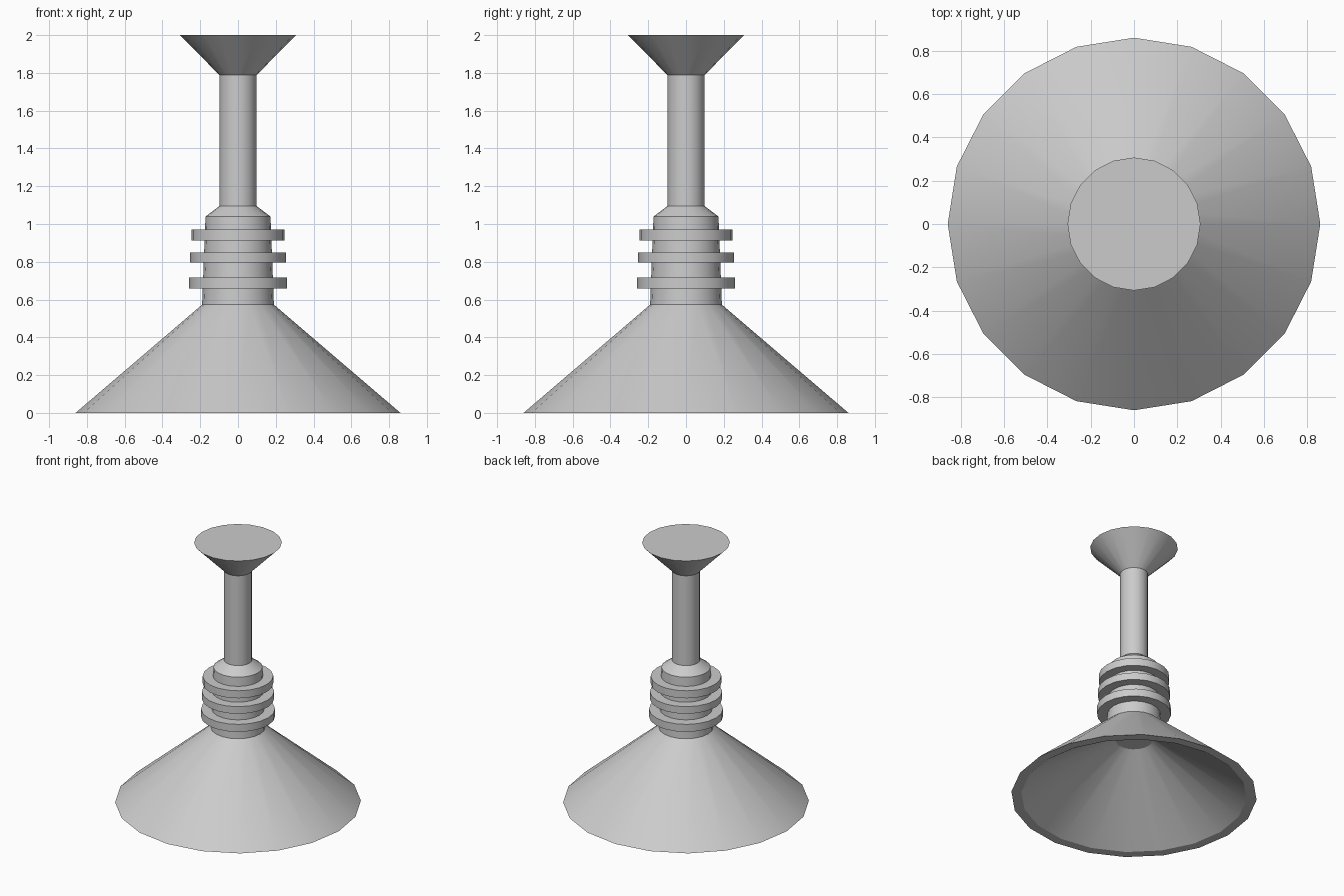
import bpy, bmesh
from math import sin, cos, pi, radians

if "Cube" in bpy.data.objects:
    bpy.data.objects.remove(bpy.data.objects["Cube"])

SIDES = 20


def lathe(name, profile):
    """Revolve (radius, z) points around z; both ends are capped unless on a closed rim."""
    bm = bmesh.new()
    rings = [[bm.verts.new((r * cos(2 * pi * i / SIDES), r * sin(2 * pi * i / SIDES), z))
              for i in range(SIDES)] for r, z in profile]
    for a, b in zip(rings, rings[1:]):
        for i in range(SIDES):
            j = (i + 1) % SIDES
            bm.faces.new((a[i], a[j], b[j], b[i]))
    bm.faces.new(rings[0][::-1])
    bm.faces.new(rings[-1])
    bmesh.ops.recalc_face_normals(bm, faces=bm.faces)
    mesh = bpy.data.meshes.new(name)
    bm.to_mesh(mesh)
    bm.free()
    obj = bpy.data.objects.new(name, mesh)
    bpy.context.collection.objects.link(obj)
    bpy.ops.object.select_all(action='DESELECT')
    obj.select_set(True)
    bpy.context.view_layer.objects.active = obj
    bpy.ops.object.shade_smooth_by_angle(angle=radians(30))
    return obj


def socket_radius(z):
    return 0.19 - 0.018 * (z - 0.573) / 0.467


# Hollow shade: inner ceiling, inner wall, flat rim, outer wall
lathe("lamp_shade", [(0.13, 0.45), (0.79, 0.0), (0.86, 0.0), (0.19, 0.573)])

# Slightly tapered socket with three cooling fins and a shoulder
socket = [(socket_radius(0.573), 0.573)]
for low, high, r in ((0.658, 0.716, 0.259), (0.795, 0.85, 0.253), (0.912, 0.97, 0.247)):
    socket += [(socket_radius(low), low), (r, low), (r, high), (socket_radius(high), high)]
socket += [(0.172, 1.04), (0.098, 1.095)]
lathe("finned_socket", socket)

# Hanging rod
lathe("rod", [(0.098, 1.095), (0.098, 1.788)])

# Flared ceiling mount
lathe("ceiling_mount", [(0.098, 1.788), (0.307, 2.0)])
